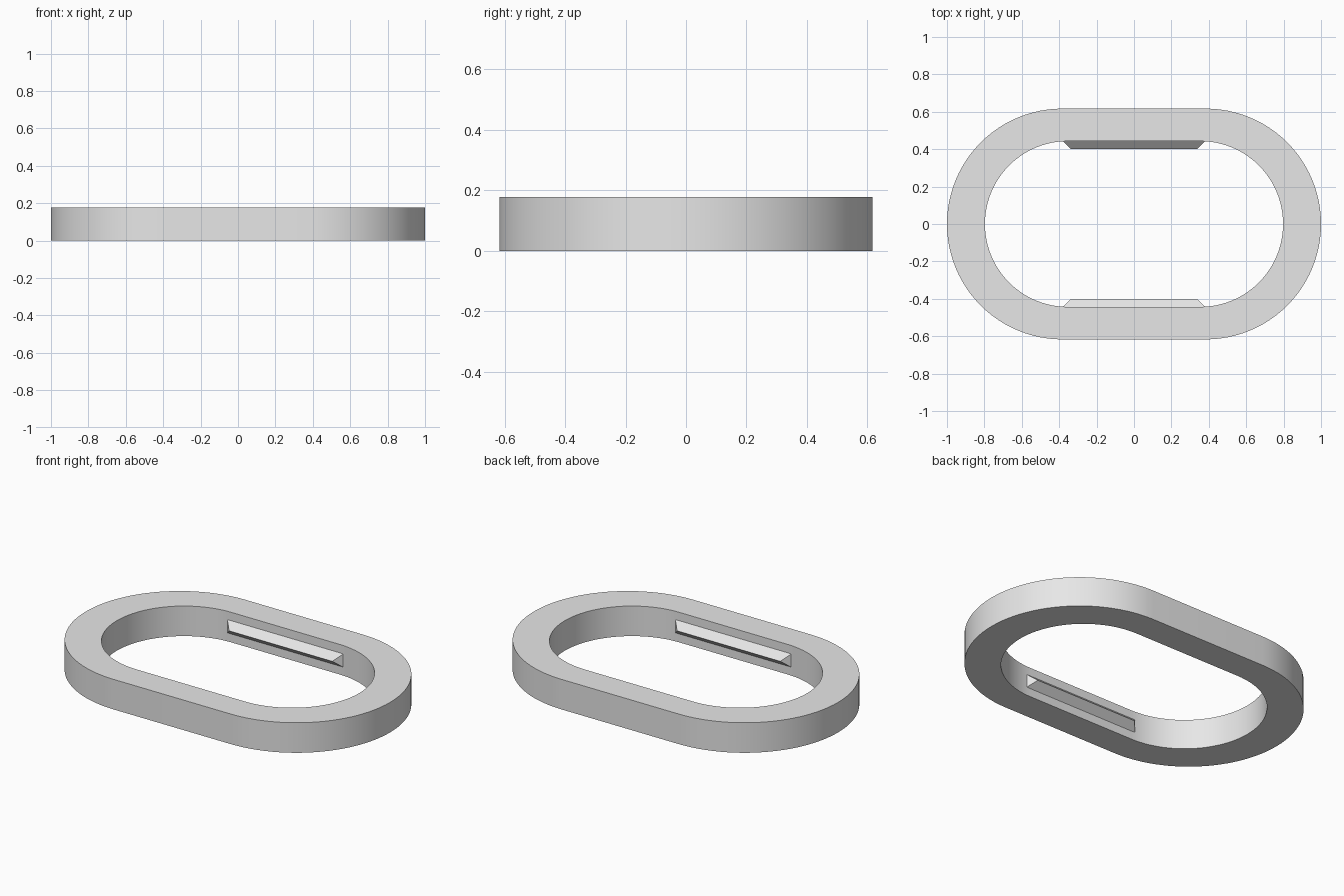
import bpy, bmesh, math

cube = bpy.data.objects.get("Cube")
if cube:
    bpy.data.objects.remove(cube, do_unlink=True)

HEIGHT = 0.178
SEGMENTS = 48

grey = bpy.data.materials.new("light_grey")
grey.use_nodes = True
grey.diffuse_color = (0.8, 0.8, 0.8, 1)
grey.node_tree.nodes["Principled BSDF"].inputs["Base Color"].default_value = (0.8, 0.8, 0.8, 1)


def make_object(name, bm):
    bmesh.ops.recalc_face_normals(bm, faces=bm.faces[:])
    mesh = bpy.data.meshes.new(name)
    bm.to_mesh(mesh)
    bm.free()
    mesh.materials.append(grey)
    obj = bpy.data.objects.new(name, mesh)
    bpy.context.collection.objects.link(obj)
    return obj


def stadium(centre, radius):
    """Outline of two half circles joined by straight sides."""
    points = []
    for side in (1, -1):
        for i in range(SEGMENTS + 1):
            a = math.pi * (i / SEGMENTS - 0.5)
            points.append((side * (centre + radius * math.cos(a)), side * radius * math.sin(a)))
    return points


# Oval ring: outer and inner outlines at bottom and top, bridged all round
bm = bmesh.new()
outer, inner = stadium(0.383, 0.617), stadium(0.354, 0.443)
section = [(outer, 0), (outer, HEIGHT), (inner, HEIGHT), (inner, 0)]
loops = [[bm.verts.new((x, y, z)) for x, y in outline] for outline, z in section]
count = len(outer)
for k in range(4):
    a, b = loops[k], loops[(k + 1) % 4]
    for i in range(count):
        j = (i + 1) % count
        bm.faces.new((a[i], a[j], b[j], b[i]))
ring = make_object("oval_ring", bm)
bpy.context.view_layer.objects.active = ring
ring.select_set(True)
bpy.ops.object.shade_smooth_by_angle(angle=math.radians(30))
ring.select_set(False)

# Ridged catches on the inside of both straight walls
for name, side in (("back_catch", 1), ("front_catch", -1)):
    bm = bmesh.new()
    mid = HEIGHT / 2
    base = [(-0.383, mid - 0.042), (0.383, mid - 0.042), (0.383, mid + 0.042), (-0.383, mid + 0.042)]
    for x, z in base:
        bm.verts.new((x, side * 0.446, z))
    for x in (-0.338, 0.338):
        bm.verts.new((x, side * 0.4, mid))
    bmesh.ops.convex_hull(bm, input=bm.verts[:])
    bmesh.ops.dissolve_limit(bm, angle_limit=0.01, verts=bm.verts[:], edges=bm.edges[:])
    make_object(name, bm)
